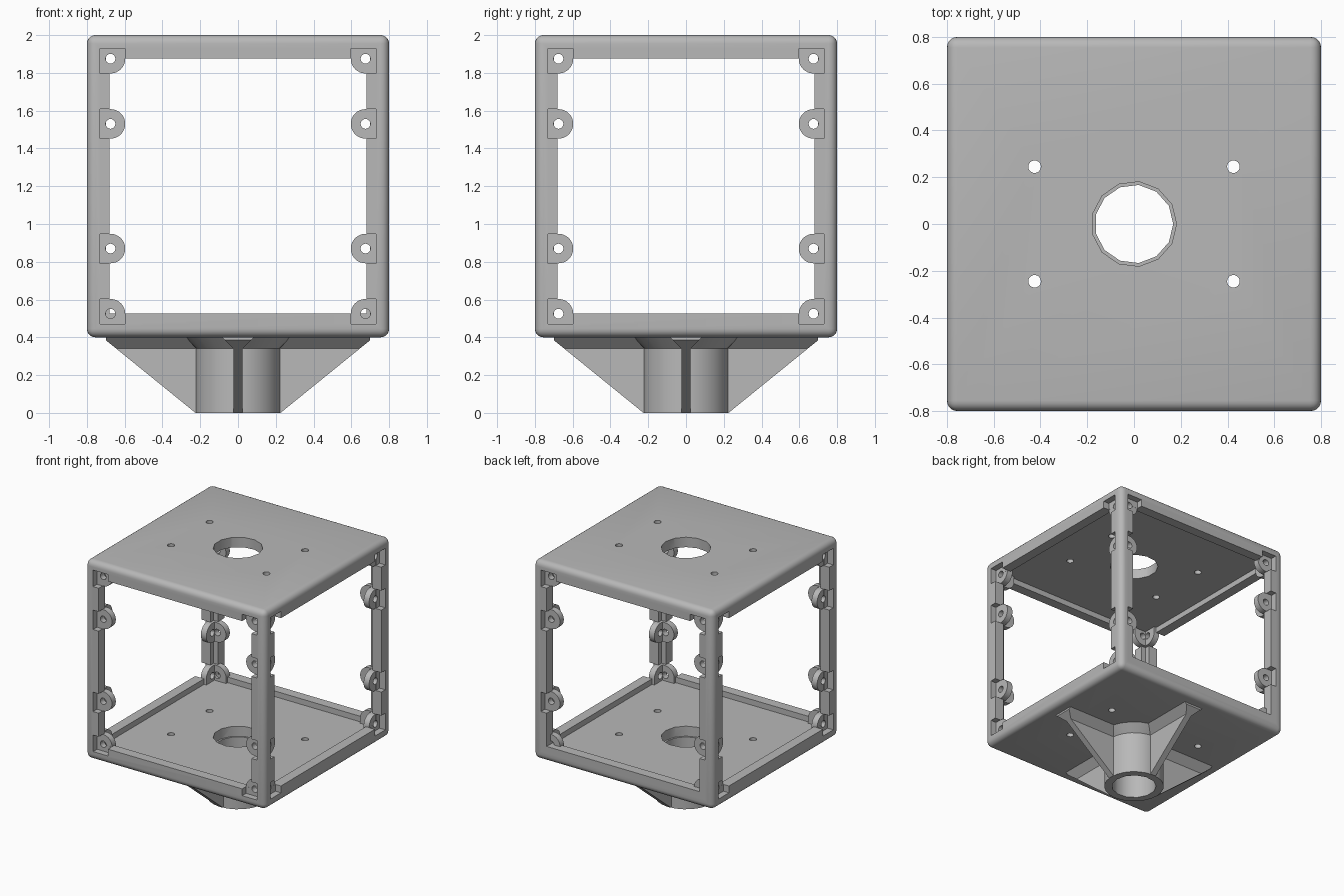
import bpy, bmesh
from math import pi, cos, sin, radians
from mathutils import Matrix, Vector

cube = bpy.data.objects.get("Cube")
if cube:
    bpy.data.objects.remove(cube)

grey = bpy.data.materials.new("plain grey")
grey.use_nodes = True
GREY = (0.48, 0.48, 0.48, 1)
grey.diffuse_color = GREY
grey.node_tree.nodes["Principled BSDF"].inputs["Base Color"].default_value = GREY

HALF, MID_Z, WALL = 0.8, 1.2, 0.08
OPEN_X, OPEN_Z = 0.68, 0.675
SCREW, TAB_R, BACK = 0.675, 0.078, 0.055
TAB_FRONT, TAB_REAR = 0.75, 0.70


def make(name, bm):
    bmesh.ops.recalc_face_normals(bm, faces=bm.faces)
    mesh = bpy.data.meshes.new(name)
    bm.to_mesh(mesh)
    bm.free()
    mesh.materials.append(grey)
    obj = bpy.data.objects.new(name, mesh)
    bpy.context.collection.objects.link(obj)
    return obj


def add_box(bm, size, z=0):
    matrix = Matrix.Translation((0, 0, z)) @ Matrix.Diagonal((*size, 1))
    bmesh.ops.create_cube(bm, size=1, matrix=matrix)


def box(size, z):
    bm = bmesh.new()
    add_box(bm, size, z)
    return make("cutter", bm)


def add_rod(bm, r, sides, centre, depth, turn=Matrix()):
    # the first corner lies on +x
    spin = Matrix.Rotation(-pi / 2, 4, "Z")
    bmesh.ops.create_cone(bm, cap_ends=True, segments=sides, radius1=r, radius2=r,
                          depth=depth, matrix=Matrix.Translation(centre) @ turn @ spin)


def add_prism(bm, points, shift):
    face = bm.faces.new([bm.verts.new(p) for p in points])
    new = bmesh.ops.extrude_face_region(bm, geom=[face])["geom"]
    verts = [v for v in new if isinstance(v, bmesh.types.BMVert)]
    bmesh.ops.translate(bm, verts=verts, vec=shift)


def apply_modifier(obj, mod):
    bpy.context.view_layer.objects.active = obj
    bpy.ops.object.modifier_apply(modifier=mod.name)


def cut(obj, cutter):
    mod = obj.modifiers.new("cut", "BOOLEAN")
    mod.operation, mod.solver, mod.object = "DIFFERENCE", "EXACT", cutter
    apply_modifier(obj, mod)
    bpy.data.objects.remove(cutter)


def smooth(obj):
    bpy.ops.object.select_all(action="DESELECT")
    obj.select_set(True)
    bpy.context.view_layer.objects.active = obj
    bpy.ops.object.shade_smooth_by_angle(angle=radians(32))


# Tab outlines: u runs inward along x, v toward the middle of the side
def arc(start, end, steps):
    angles = [radians(start + (end - start) * i / steps) for i in range(steps + 1)]
    return [(TAB_R * cos(a), TAB_R * sin(a)) for a in angles]


MIDDLE_TAB = [(-BACK, -TAB_R), (-BACK, TAB_R)] + arc(90, -90, 16)
CORNER_TAB = [(-BACK, -BACK), (-BACK, TAB_R)] + arc(90, 0, 8) + [(TAB_R, -BACK)]
TABS = [(OPEN_Z, CORNER_TAB), (0.33, MIDDLE_TAB)]


def add_tabs(bm, y_near, y_far):
    for sx in (-1, 1):
        for sz in (-1, 1):
            for height, outline in TABS:
                points = [(sx * (SCREW - u), -y_near, MID_Z + sz * (height - v))
                          for u, v in outline]
                add_prism(bm, points, (0, y_near - y_far, 0))


def add_screws(bm):
    for sx in (-1, 1):
        for sz in (-1, 1):
            for height, _ in TABS:
                add_rod(bm, 0.026, 16, (sx * SCREW, -0.75, MID_Z + sz * height),
                        0.3, Matrix.Rotation(pi / 2, 4, "X"))


# Rounded box shell
frame = box((2 * HALF,) * 3, MID_Z)
frame.name = "frame"
bevel = frame.modifiers.new("round", "BEVEL")
bevel.width, bevel.segments = 0.045, 5
apply_modifier(frame, bevel)

# Hollow inside and the four side openings
cut(frame, box((2 * (HALF - WALL),) * 3, MID_Z))
cut(frame, box((2 * OPEN_X, 2, 2 * OPEN_Z), MID_Z))
cut(frame, box((2, 2 * OPEN_X, 2 * OPEN_Z), MID_Z))

# Centre hole and screw holes in both plates
bm = bmesh.new()
add_rod(bm, 0.182, 13, (0, 0, MID_Z), 2)
for sx in (-1, 1):
    for sy in (-1, 1):
        add_rod(bm, 0.027, 16, (sx * 0.425, sy * 0.245, MID_Z), 2)
cut(frame, make("cutter", bm))

# Pockets and screw holes around the tabs on each side, then the tabs
bm = bmesh.new()
add_tabs(bm, TAB_FRONT - 0.001, TAB_REAR)
tabs = make("front_tabs", bm)
bm = bmesh.new()
add_screws(bm)
cut(tabs, make("cutter", bm))
smooth(tabs)

for i, side in enumerate(("front", "left", "back", "right")):
    turn = Matrix.Rotation(i * pi / 2, 4, "Z")
    for fill in (lambda b: add_tabs(b, 0.85, TAB_FRONT), add_screws):
        bm = bmesh.new()
        fill(bm)
        bm.transform(turn)
        cut(frame, make("cutter", bm))
    if i:
        copy = bpy.data.objects.new(side + "_tabs", tabs.data)
        copy.matrix_world = turn
        bpy.context.collection.objects.link(copy)
smooth(frame)

# Socket tube, flared where it meets the floor
bm = bmesh.new()
profile = [(0.225, 0), (0.225, 0.34), (0.285, 0.4)]
SIDES = 24
rings = [[bm.verts.new((r * cos(2 * pi * k / SIDES), r * sin(2 * pi * k / SIDES), z))
          for k in range(SIDES)] for r, z in profile]
for low, high in zip(rings, rings[1:]):
    for k in range(SIDES):
        n = (k + 1) % SIDES
        bm.faces.new((low[k], low[n], high[n], high[k]))
bm.faces.new(rings[0])
bm.faces.new(rings[-1])
socket = make("socket_tube", bm)
bm = bmesh.new()
add_rod(bm, 0.168, 13, (0, 0, 0.2), 1)
cut(socket, make("cutter", bm))
smooth(socket)

# Four sloping fins with a flared root
section = [(0.025, 0), (0.025, 0.34), (0.085, 0.4)]
section += [(-y, z) for y, z in reversed(section)]
bm = bmesh.new()
add_prism(bm, [(0.2, y, z) for y, z in section], (0.5, 0, 0))
bmesh.ops.recalc_face_normals(bm, faces=bm.faces)
slope = Vector((0.385, 0, -0.475))
cutting = bmesh.ops.bisect_plane(bm, geom=bm.verts[:] + bm.edges[:] + bm.faces[:],
                                 plane_co=(0.225, 0, 0), plane_no=slope, clear_outer=True)
rim = [e for e in cutting["geom_cut"] if isinstance(e, bmesh.types.BMEdge)]
bmesh.ops.contextual_create(bm, geom=rim)
fin = make("left_fin", bm)
for i, side in enumerate(("back", "right", "front"), 1):
    copy = bpy.data.objects.new(side + "_fin", fin.data)
    copy.matrix_world = Matrix.Rotation(i * pi / 2, 4, "Z")
    bpy.context.collection.objects.link(copy)
